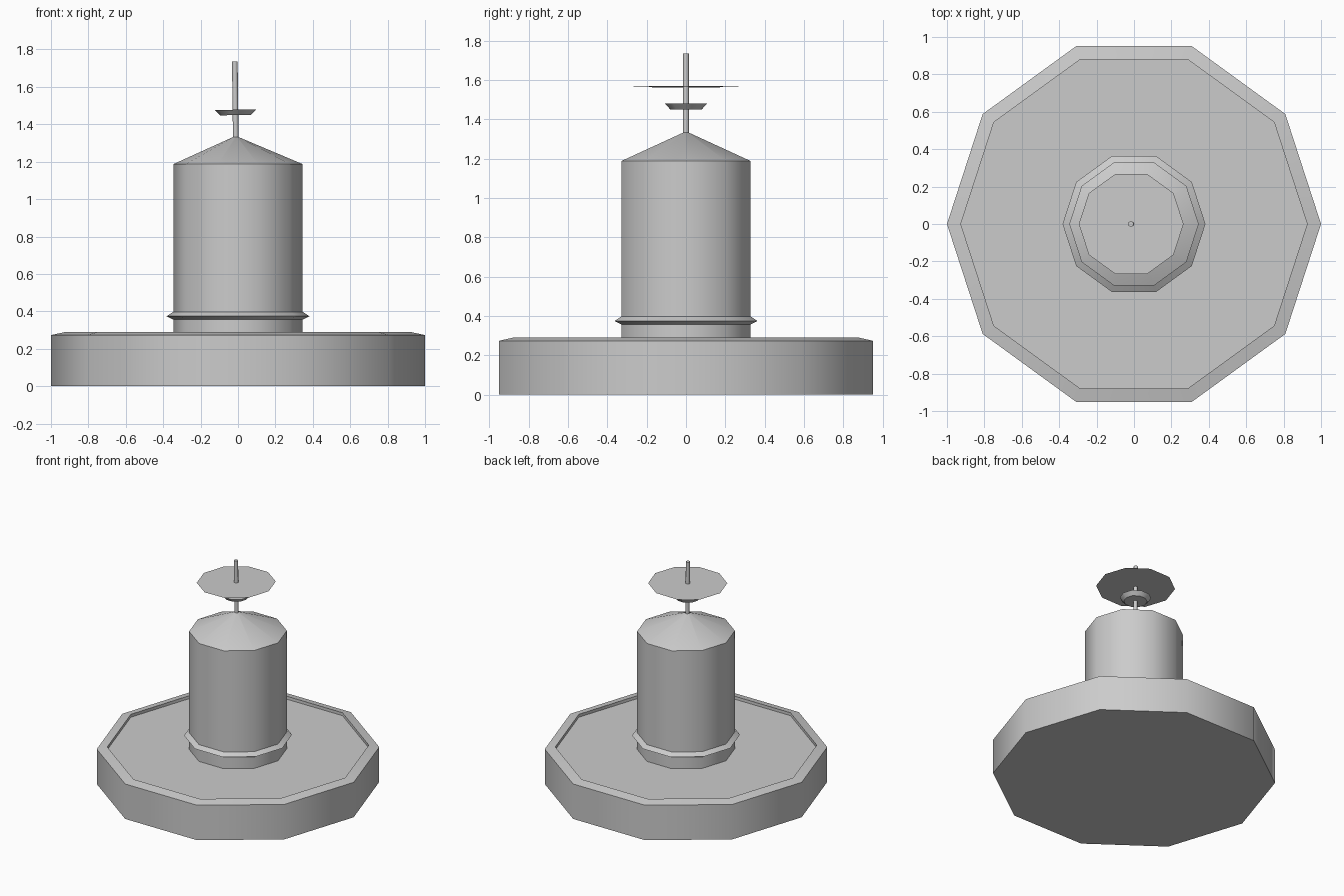
import bpy, bmesh, math
from mathutils import Matrix, Vector

if "Cube" in bpy.data.objects:
    bpy.data.objects.remove(bpy.data.objects["Cube"])

TILT = Matrix.Translation((-0.012, 0, 1.33)) @ Matrix.Rotation(-0.0125, 4, 'Y')


def lathe(name, profile, sides=10, matrix=Matrix.Identity(4)):
    """Revolve an (r, z) profile listed bottom to top, with flat end caps."""
    bm = bmesh.new()
    rings = [[bm.verts.new(matrix @ Vector((
        r * math.cos(2 * math.pi * i / sides),
        r * math.sin(2 * math.pi * i / sides), z))) for i in range(sides)]
        for r, z in profile]
    for a, b in zip(rings, rings[1:]):
        for i in range(sides):
            j = (i + 1) % sides
            bm.faces.new([a[i], a[j], b[j], b[i]])
    # a single ring is one flat polygon facing up
    bm.faces.new(rings[-1])
    if len(rings) > 1:
        bm.faces.new(rings[0][::-1])
    mesh = bpy.data.meshes.new(name)
    bm.to_mesh(mesh)
    bm.free()
    ob = bpy.data.objects.new(name, mesh)
    bpy.context.collection.objects.link(ob)
    bpy.ops.object.select_all(action='DESELECT')
    ob.select_set(True)
    bpy.context.view_layer.objects.active = ob
    bpy.ops.object.shade_smooth_by_angle(angle=math.radians(40))
    return ob


# Wide basin with a sloped rim and a shallow recessed floor
lathe("basin", [(1, 0), (1, 0.273), (0.926, 0.289), (0.926, 0.266)])

# Column with a pointed collar, then its conical cap leaning to the spindle
lathe("column", [(0.346, 0.265), (0.346, 0.356), (0.382, 0.374),
                 (0.346, 0.397), (0.346, 1.187)])
cap = lathe("conical_cap", [(0.346, 1.187), (0.012, 1.333)])
for v in cap.data.vertices:
    if v.co.z > 1.3:
        v.co.x -= 0.012

# Slightly leaning spindle, small flared bowl and thin disc (z measured from the cap)
lathe("spindle", [(0.015, -0.03), (0.015, 0.405)], 10, TILT)
lathe("small_bowl", [(0.083, 0.119), (0.111, 0.148)], 10, TILT)
lathe("thin_disc", [(0.28, 0.235)], 10, TILT)
